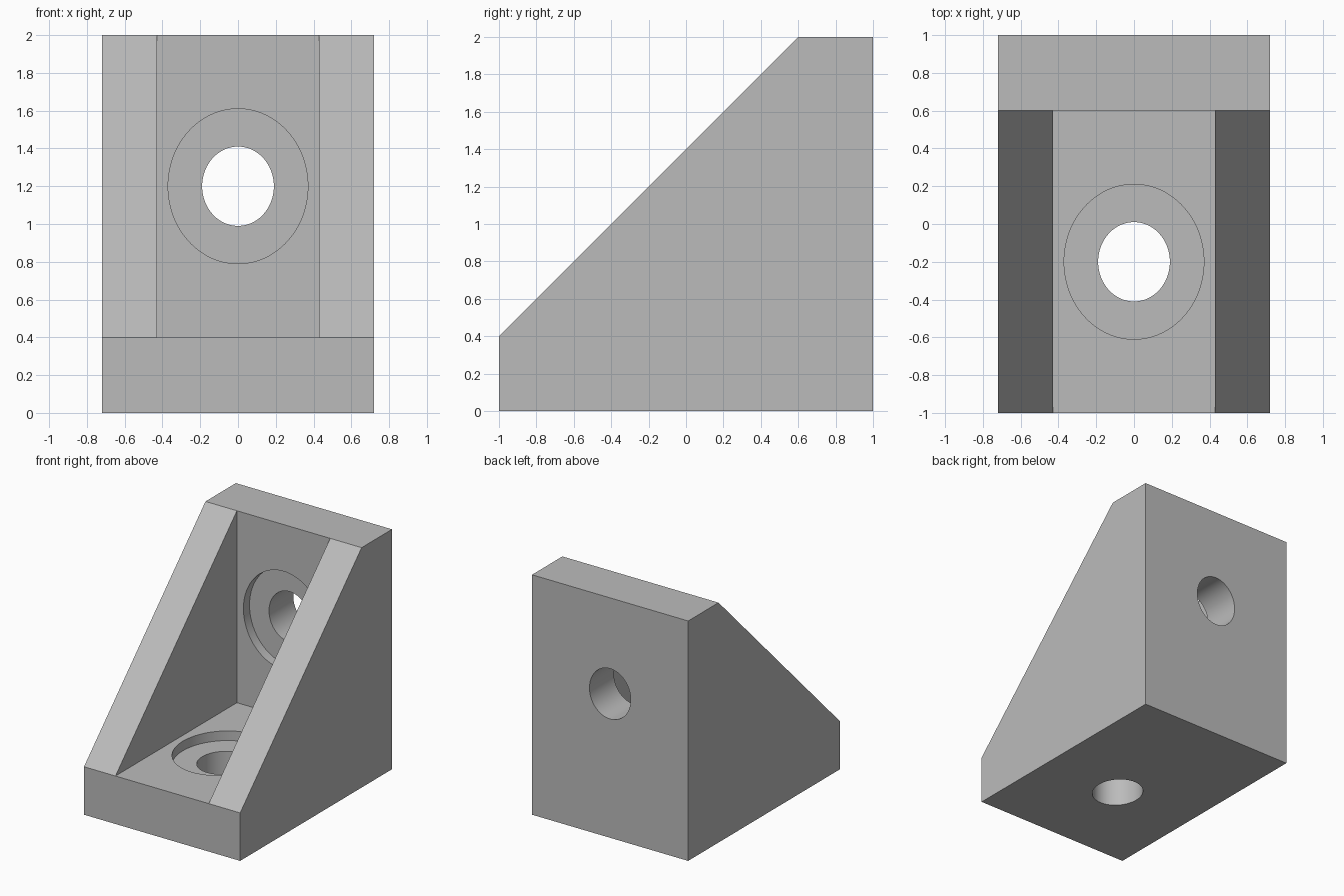
import bpy
import bmesh
import math
from mathutils import Matrix, Vector

cube = bpy.data.objects.get("Cube")
if cube:
    bpy.data.objects.remove(cube, do_unlink=True)

HALF_WIDTH, POCKET_HALF = 0.72, 0.43
PLATE = 0.4                      # thickness of base and back plates
BORE_Y, BORE_Z = -0.2, 1.2       # hole centres on base and back
RECESS = 0.08

grey = bpy.data.materials.new("plain_grey")
grey.use_nodes = True
grey.diffuse_color = (0.5, 0.5, 0.5, 1)
grey.node_tree.nodes["Principled BSDF"].inputs["Base Color"].default_value = grey.diffuse_color


def make_object(name, bm):
    bmesh.ops.recalc_face_normals(bm, faces=bm.faces)
    mesh = bpy.data.meshes.new(name)
    bm.to_mesh(mesh)
    bm.free()
    mesh.materials.append(grey)
    obj = bpy.data.objects.new(name, mesh)
    bpy.context.collection.objects.link(obj)
    return obj


def prism(name, profile, half_width):
    """Extrude a (y, z) profile symmetrically along x."""
    bm = bmesh.new()
    face = bm.faces.new([bm.verts.new((-half_width, y, z)) for y, z in profile])
    out = bmesh.ops.extrude_face_region(bm, geom=[face])
    moved = [v for v in out["geom"] if isinstance(v, bmesh.types.BMVert)]
    bmesh.ops.translate(bm, verts=moved, vec=(2 * half_width, 0, 0))
    return make_object(name, bm)


def oval_cutter(name, rx, ry, start, end, place):
    """Oval cylinder along local z from start to end."""
    bm = bmesh.new()
    shape = (place @ Matrix.Translation(Vector((0, 0, (start + end) / 2)))
             @ Matrix.Diagonal((rx, ry, 1, 1)))
    bmesh.ops.create_cone(bm, cap_ends=True, segments=96, radius1=1, radius2=1,
                          depth=end - start, matrix=shape)
    return make_object(name, bm)


# Solid wedge body
bracket = prism("corner_bracket",
                [(-1, 0), (1, 0), (1, 2), (1 - PLATE, 2), (-1, PLATE)], HALF_WIDTH)

# Pocket between the two side ribs
inner = 1 - PLATE
cutters = [prism("pocket_cutter",
                 [(-1.5, PLATE), (inner, PLATE), (inner, 2.5), (-1.5, 2.5)], POCKET_HALF)]

# Counterbored holes through base and back plates
placements = {
    "base": Matrix.Translation((0, BORE_Y, 0)),
    "back": Matrix.Translation((0, 1, BORE_Z)) @ Matrix.Rotation(math.radians(90), 4, "X"),
}
for part, place in placements.items():
    cutters.append(oval_cutter(part + "_hole_cutter", 0.19, 0.21, -0.2, 0.6, place))
    cutters.append(oval_cutter(part + "_recess_cutter", 0.37, 0.41,
                               PLATE - RECESS, 0.6, place))

# Cut, apply and tidy up
bpy.context.view_layer.objects.active = bracket
for cutter in cutters:
    mod = bracket.modifiers.new(cutter.name, "BOOLEAN")
    mod.operation = "DIFFERENCE"
    mod.solver = "EXACT"
    mod.object = cutter
    bpy.ops.object.modifier_apply(modifier=mod.name)
    bpy.data.objects.remove(cutter, do_unlink=True)

# Smooth bores, sharp edges
bpy.ops.object.select_all(action="DESELECT")
bracket.select_set(True)
bpy.ops.object.shade_smooth_by_angle(angle=math.radians(30))
